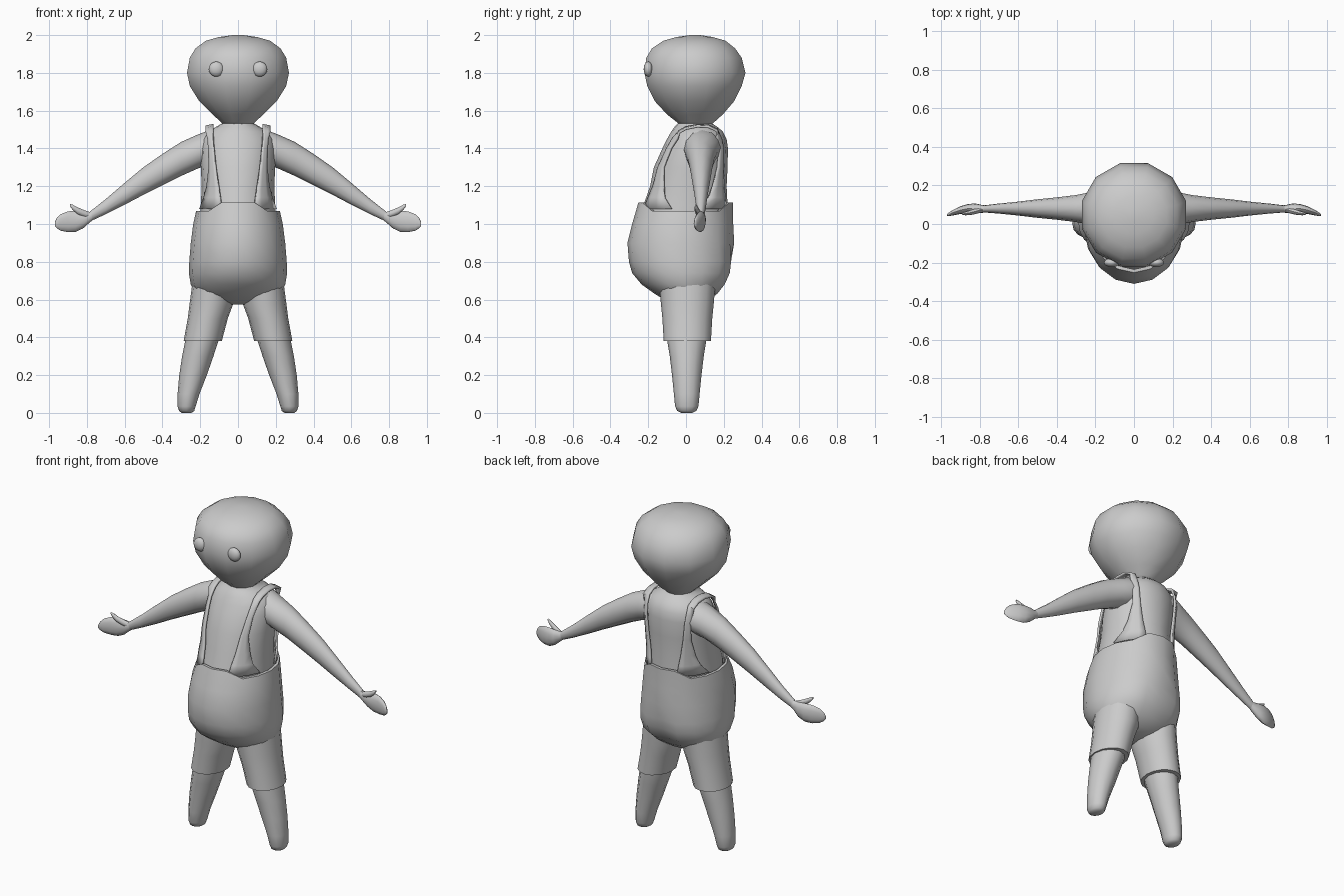
import bpy, bmesh
from math import cos, sin, pi, sqrt
from mathutils import Vector

if "Cube" in bpy.data.objects:
    bpy.data.objects.remove(bpy.data.objects["Cube"])


def finish(name, bm, mirror=False, angle=50, thick=0):
    bmesh.ops.recalc_face_normals(bm, faces=bm.faces)
    me = bpy.data.meshes.new(name)
    bm.to_mesh(me)
    bm.free()
    ob = bpy.data.objects.new(name, me)
    bpy.context.collection.objects.link(ob)
    bpy.ops.object.select_all(action='DESELECT')
    ob.select_set(True)
    bpy.context.view_layer.objects.active = ob
    bpy.ops.object.shade_smooth_by_angle(angle=angle * pi / 180)
    if thick:
        s = ob.modifiers.new("thickness", 'SOLIDIFY')
        s.thickness = thick
        s.offset = 0
    if mirror:
        ob.modifiers.new("mirror", 'MIRROR')
    return ob


def loft(name, rings, caps=(True, True), **kw):
    bm = bmesh.new()
    vs = [[bm.verts.new(p) for p in r] for r in rings]
    n = len(vs[0])
    for a, b in zip(vs, vs[1:]):
        for i in range(n):
            j = (i + 1) % n
            bm.faces.new((a[i], a[j], b[j], b[i]))
    for r, cap in ((vs[0], caps[0]), (vs[-1], caps[1])):
        if cap:
            bm.faces.new(r)
    return finish(name, bm, **kw)


def level(z, x, rx, front, back, n=16, phase=0.0):
    """Horizontal oval between y=front and y=back."""
    yc, ry = (front + back) / 2, (back - front) / 2
    return [Vector((x + rx * cos(t), yc + ry * sin(t), z))
            for t in (2 * pi * (i + phase) / n for i in range(n))]


def upright(x, y, z, ry, rz, n=12):
    """Oval across the x axis."""
    return [Vector((x, y + ry * cos(2 * pi * i / n), z + rz * sin(2 * pi * i / n)))
            for i in range(n)]


# head: 12-sided, egg with the narrow end down
k = 1 / cos(pi / 12)
head = [(1.52, .07, -.03, .13), (1.54, .09, -.05, .15), (1.58, .135, -.10, .195),
        (1.65, .205, -.165, .255), (1.73, .255, -.205, .295), (1.80, .27, -.22, .315),
        (1.88, .255, -.21, .295), (1.93, .225, -.18, .26), (1.97, .17, -.12, .21),
        (1.99, .10, -.05, .14), (2.0, .03, .02, .075)]
loft("head", [[Vector((p.x * k, .048 + (p.y - .048) * k, p.z))
               for p in level(z, 0, w, f, b, 12, .5)] for z, w, f, b in head])

# eyes
bm = bmesh.new()
bmesh.ops.create_uvsphere(bm, u_segments=16, v_segments=10, radius=.04)
bmesh.ops.scale(bm, vec=(1, .6, 1), verts=bm.verts)
bmesh.ops.translate(bm, vec=(.115, -.2, 1.82), verts=bm.verts)
finish("eyes", bm, mirror=True)

# neck and chest
chest = [(1.02, .20, -.24, .22), (1.1, .197, -.225, .22), (1.2, .192, -.19, .215),
         (1.3, .197, -.17, .22), (1.4, .20, -.125, .222), (1.45, .19, -.10, .215),
         (1.49, .16, -.078, .195), (1.515, .115, -.06, .165), (1.535, .08, -.04, .135),
         (1.58, .07, -.02, .12)]
loft("chest", [level(z, 0, w, f, b) for z, w, f, b in chest])

# overall trunk: open top edge dips at the sides, cleft at the seat
trunk = [(1.09, .205, -.235, .232), (1.09, .222, -.252, .25), (1.0, .237, -.285, .25),
         (.9, .25, -.31, .255), (.8, .258, -.302, .26), (.74, .26, -.285, .252),
         (.68, .25, -.235, .222), (.63, .225, -.165, .165), (.59, .16, -.10, .11),
         (.575, .06, -.05, .05)]
rings = [level(z, 0, w, f, b) for z, w, f, b in trunk]
for r in rings[:2]:
    for p in r:
        p.z += .025 if abs(p.x) < .12 else -.022
for r in rings[4:7]:
    r[4].y -= .03
loft("overall_trunk", rings, caps=(False, True))


# shoulder straps laid over the chest, front to back
def on_chest(x, z, side, gap=.012):
    for a, b in zip(chest, chest[1:]):
        if a[0] <= z <= b[0]:
            t = (z - a[0]) / (b[0] - a[0])
            w, f, k2 = (a[i] + (b[i] - a[i]) * t for i in (1, 2, 3))
            break
    w, d = w + gap, (k2 - f) / 2 + gap
    return Vector((x, (f + k2) / 2 + side * d * sqrt(max(0, 1 - (x / w) ** 2)), z))


edges = [(1.08, .085, .200), (1.14, .093, .178), (1.2, .102, .163),
         (1.3, .117, .152), (1.4, .127, .155), (1.45, .131, .16)]
over = [(-.035, 1.488), (.0, 1.508), (.06, 1.52), (.12, 1.517), (.165, 1.495)]
rows = [(on_chest(a, z, -1), on_chest(b, z, -1)) for z, a, b in edges]
rows += [(Vector((.13, y, z + .004)), Vector((.17, y, z - .004))) for y, z in over]
rows += [(on_chest(a, z, 1), on_chest(b, z, 1)) for z, a, b in reversed(edges)]
bm = bmesh.new()
grid = []
for a, b in rows:
    row = []
    for i in range(4):
        p = a.lerp(b, i / 3)
        if p.z < 1.46:
            p = on_chest(p.x, p.z, -1 if len(grid) < 8 else 1)
        row.append(bm.verts.new(p))
    grid.append(row)
for a, b in zip(grid, grid[1:]):
    for i in range(3):
        bm.faces.new((a[i], a[i + 1], b[i + 1], b[i]))
finish("shoulder_straps", bm, mirror=True, thick=.012)

# arms
arm = [(.08, .085, 1.415, .10, .085), (.15, .085, 1.405, .10, .092), (.21, .08, 1.385, .088, .09),
       (.3, .08, 1.345, .07, .09), (.4, .08, 1.288, .058, .083), (.5, .08, 1.228, .048, .073),
       (.6, .08, 1.16, .036, .058), (.7, .08, 1.092, .026, .04), (.78, .078, 1.042, .018, .027)]
loft("arms", [upright(*s) for s in arm], mirror=True)

# hands and thumbs
hand = [(.75, .079, 1.06, .016, .024), (.785, .078, 1.036, .02, .028), (.82, .082, 1.022, .024, .045),
        (.86, .08, 1.014, .024, .056), (.90, .072, 1.012, .02, .055), (.94, .058, 1.008, .014, .043),
        (.96, .05, 1.004, .009, .026), (.97, .046, 1.0, .004, .01)]
loft("hands", [upright(*s) for s in hand], mirror=True)
thumb = [(.785, .075, 1.045, .014, .018), (.82, .066, 1.058, .014, .018),
         (.85, .058, 1.071, .012, .018), (.875, .054, 1.088, .009, .014), (.89, .052, 1.1, .004, .006)]
loft("thumbs", [upright(*s, n=8) for s in thumb], mirror=True)

# short trouser legs
shorts = [(.70, .125, .115, .15), (.58, .14, .116, .14), (.5, .16, .106, .132), (.38, .187, .101, .125)]
loft("trouser_legs", [level(z, x, r, .007 - d, .007 + d) for z, x, r, d in shorts], mirror=True)

# bare legs ending in rounded stumps
leg = [(.45, .18, .088, .105), (.38, .192, .088, .103), (.3, .213, .083, .09), (.2, .238, .073, .078),
       (.1, .262, .058, .068), (.035, .272, .048, .062), (.01, .272, .04, .05), (0, .272, .025, .03)]
loft("legs", [level(z, x, r, .004 - d, .004 + d, 12) for z, x, r, d in leg], mirror=True)
